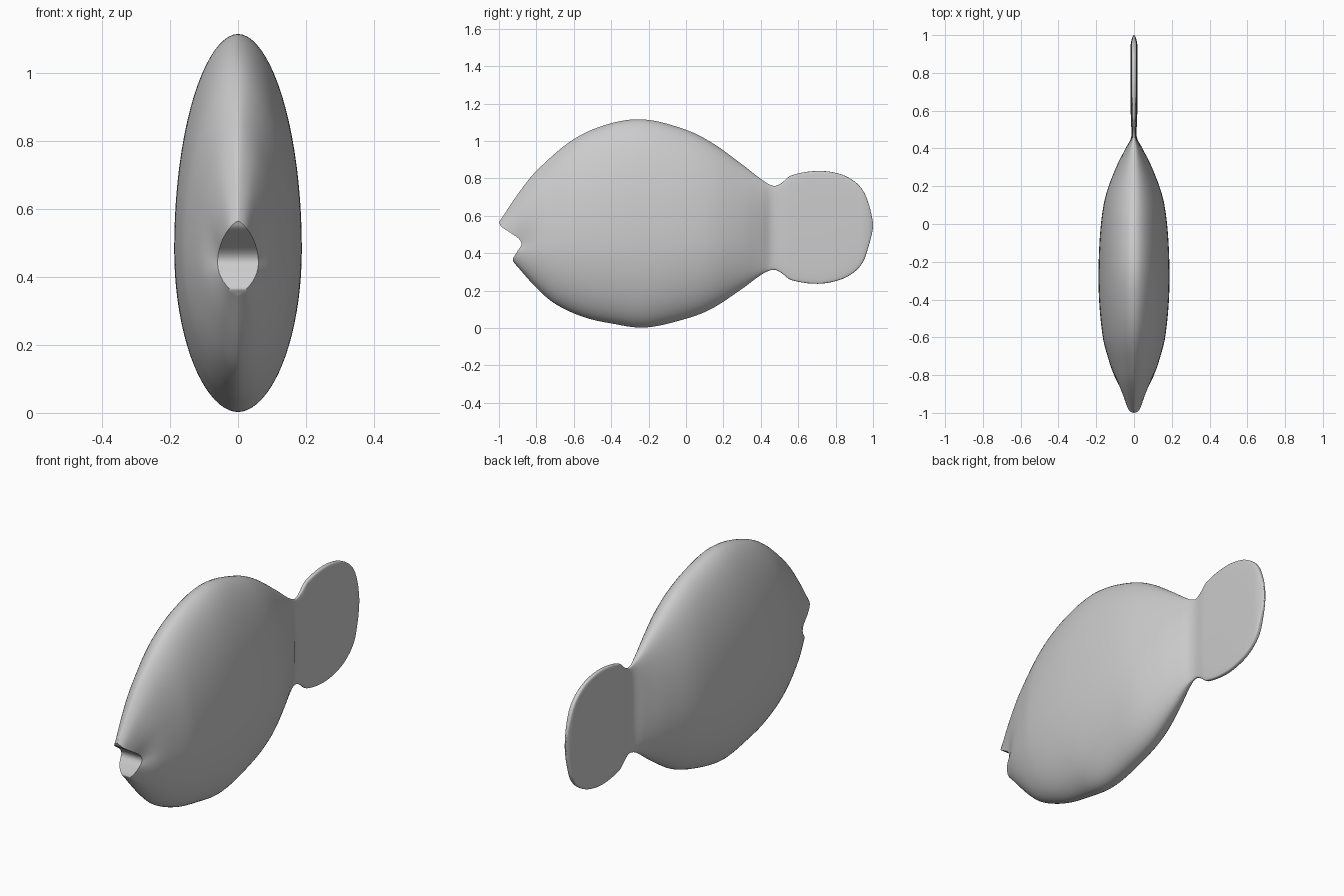
import bpy, bmesh, math

if "Cube" in bpy.data.objects:
    bpy.data.objects.remove(bpy.data.objects["Cube"])


def curve(pts):
    """Smooth interpolation through (position, value) points."""
    def slope(i):
        a, b = pts[max(i - 1, 0)], pts[min(i + 1, len(pts) - 1)]
        return (b[1] - a[1]) / (b[0] - a[0])

    def f(x):
        x = min(max(x, pts[0][0]), pts[-1][0])
        i = 0
        while i < len(pts) - 2 and x > pts[i + 1][0]:
            i += 1
        (x0, y0), (x1, y1) = pts[i], pts[i + 1]
        h = x1 - x0
        t = (x - x0) / h
        return ((1 + 2 * t) * (1 - t) ** 2 * y0 + t * (1 - t) ** 2 * h * slope(i)
                + t * t * (3 - 2 * t) * y1 + t * t * (t - 1) * h * slope(i + 1))
    return f


# Side outline, half width and section roundness along the length
top = curve([(-1, .565), (-.9, .715), (-.8, .84), (-.6, 1.01), (-.4, 1.095), (-.22, 1.115),
             (0, 1.06), (.14, .99), (.3, .875), (.41, .79), (.47, .76), (.51, .775),
             (.56, .815), (.7, .84), (.82, .825), (.9, .785), (.95, .73), (.98, .655),
             (.993, .60), (1, .56)])
bottom = curve([(-.92, .35), (-.8, .215), (-.7, .13), (-.55, .06), (-.4, .025), (-.22, .003),
                (0, .05), (.14, .105), (.3, .21), (.41, .29), (.47, .312), (.51, .295),
                (.56, .258), (.7, .237), (.82, .257), (.9, .30), (.95, .36), (.98, .45),
                (.993, .50), (1, .54)])
width = curve([(-.88, .06), (-.8, .105), (-.7, .14), (-.6, .165), (-.4, .185), (-.2, .187),
               (0, .175), (.15, .15), (.3, .095), (.4, .045), (.46, .015), (.55, .017),
               (.94, .018), (.98, .012), (1, .003)])
power = curve([(-.88, 1.5), (-.65, 1.15), (-.3, 1.05), (.3, 1), (.48, .5), (.6, .35), (1, .35)])
# Mouth notch: forward offset of the lips by section height (0 = bottom, 1 = top)
lips = curve([(0, -.04), (.08, -.046), (.28, -.022), (.45, 0), (.6, -.015),
              (.76, -.065), (.9, -.108), (1, -.12)])

# Stations along the length, denser at mouth, tail root and tail edge
stations = [-.88 + 1.28 * (i / 60) ** 1.3 for i in range(60)]
stations += [.40 + .2 * i / 20 for i in range(20)]
stations += [.60 + .4 * math.sin(math.pi / 2 * i / 30) for i in range(31)]

N = 40
bm = bmesh.new()
rings = []
for u in stations:
    fade = max(0, 1 - (u + .88) / .4) ** 2
    zt, zb = top(u + lips(1) * fade), bottom(u + lips(0) * fade)
    mid = zb + .43 * (zt - zb)
    w, e = width(u), power(u)
    ring = []
    for k in range(2 * N):
        a = math.pi * k / N
        c, s = math.cos(a), math.sin(a)
        z = mid + c * ((zt - mid) if c > 0 else (mid - zb))
        v = (z - zb) / (zt - zb)
        x = math.copysign(w * abs(s) ** e, s) if k % N else 0
        ring.append(bm.verts.new((x, u + lips(v) * fade, z)))
    rings.append(ring)

# Skin
for r, q in zip(rings, rings[1:]):
    for k in range(2 * N):
        j = (k + 1) % (2 * N)
        bm.faces.new((r[k], r[j], q[j], q[k]))
# Mouth interior and tail end caps, strips across the width
for r in (rings[0], rings[-1]):
    bm.faces.new((r[0], r[1], r[-1]))
    bm.faces.new((r[N - 1], r[N], r[N + 1]))
    for k in range(1, N - 1):
        bm.faces.new((r[k], r[k + 1], r[-k - 1], r[-k]))
bmesh.ops.recalc_face_normals(bm, faces=bm.faces)
mesh = bpy.data.meshes.new("fish_body")
bm.to_mesh(mesh)
bm.free()
fish = bpy.data.objects.new("fish_body", mesh)
bpy.context.collection.objects.link(fish)
bpy.context.view_layer.objects.active = fish
fish.select_set(True)
bpy.ops.object.shade_smooth_by_angle(angle=math.radians(50))
